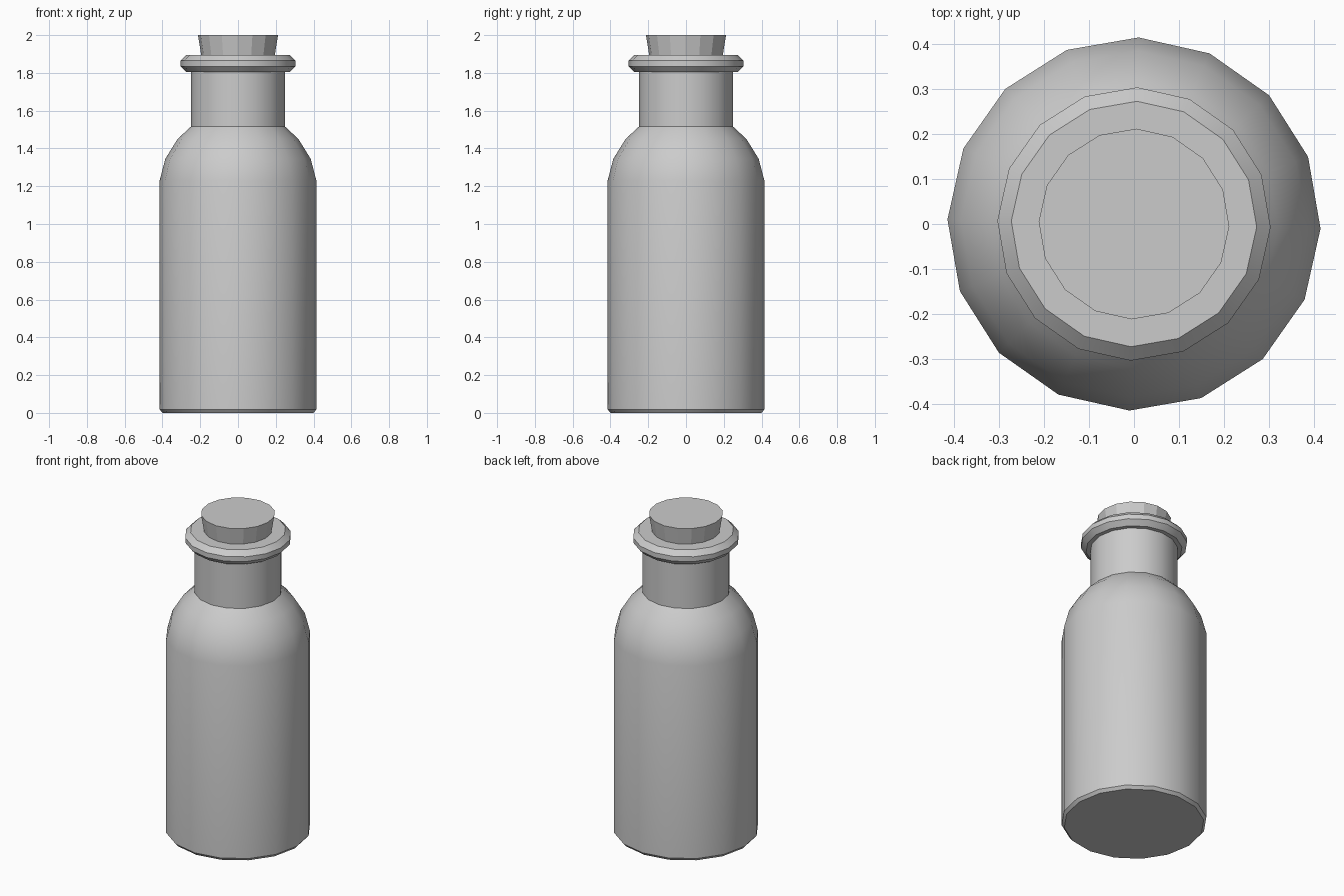
import bpy, bmesh, math

if "Cube" in bpy.data.objects:
    bpy.data.objects.remove(bpy.data.objects["Cube"])

SIDES = 16
TURN = math.radians(-1.4)


def lathe(name, profile, smooth):
    """Revolve a (radius, z) profile around z and cap both ends."""
    bm = bmesh.new()
    rings = []
    for r, z in profile:
        rings.append([bm.verts.new((r * math.cos(TURN + 2 * math.pi * i / SIDES),
                                    r * math.sin(TURN + 2 * math.pi * i / SIDES), z))
                      for i in range(SIDES)])
    for low, high in zip(rings, rings[1:]):
        for i in range(SIDES):
            j = (i + 1) % SIDES
            bm.faces.new((low[i], low[j], high[j], high[i]))
    bm.faces.new(rings[0][::-1])
    bm.faces.new(rings[-1])
    mesh = bpy.data.meshes.new(name)
    bm.to_mesh(mesh)
    bm.free()
    obj = bpy.data.objects.new(name, mesh)
    bpy.context.collection.objects.link(obj)
    if smooth:
        bpy.ops.object.select_all(action='DESELECT')
        obj.select_set(True)
        bpy.context.view_layer.objects.active = obj
        bpy.ops.object.shade_smooth_by_angle(angle=math.radians(30))
    return obj


# Bottle: chamfered foot, straight body, rounded shoulder, neck and lip
lathe("bottle", [
    (0.40, 0.0), (0.415, 0.018), (0.415, 1.23),
    (0.385, 1.345), (0.32, 1.45), (0.25, 1.515),
    (0.25, 1.805), (0.275, 1.805), (0.304, 1.835),
    (0.304, 1.865), (0.273, 1.895),
], True)

# Stopper: faceted, widening toward the top
lathe("stopper", [(0.18, 1.80), (0.195, 1.895), (0.212, 2.0)], False)
